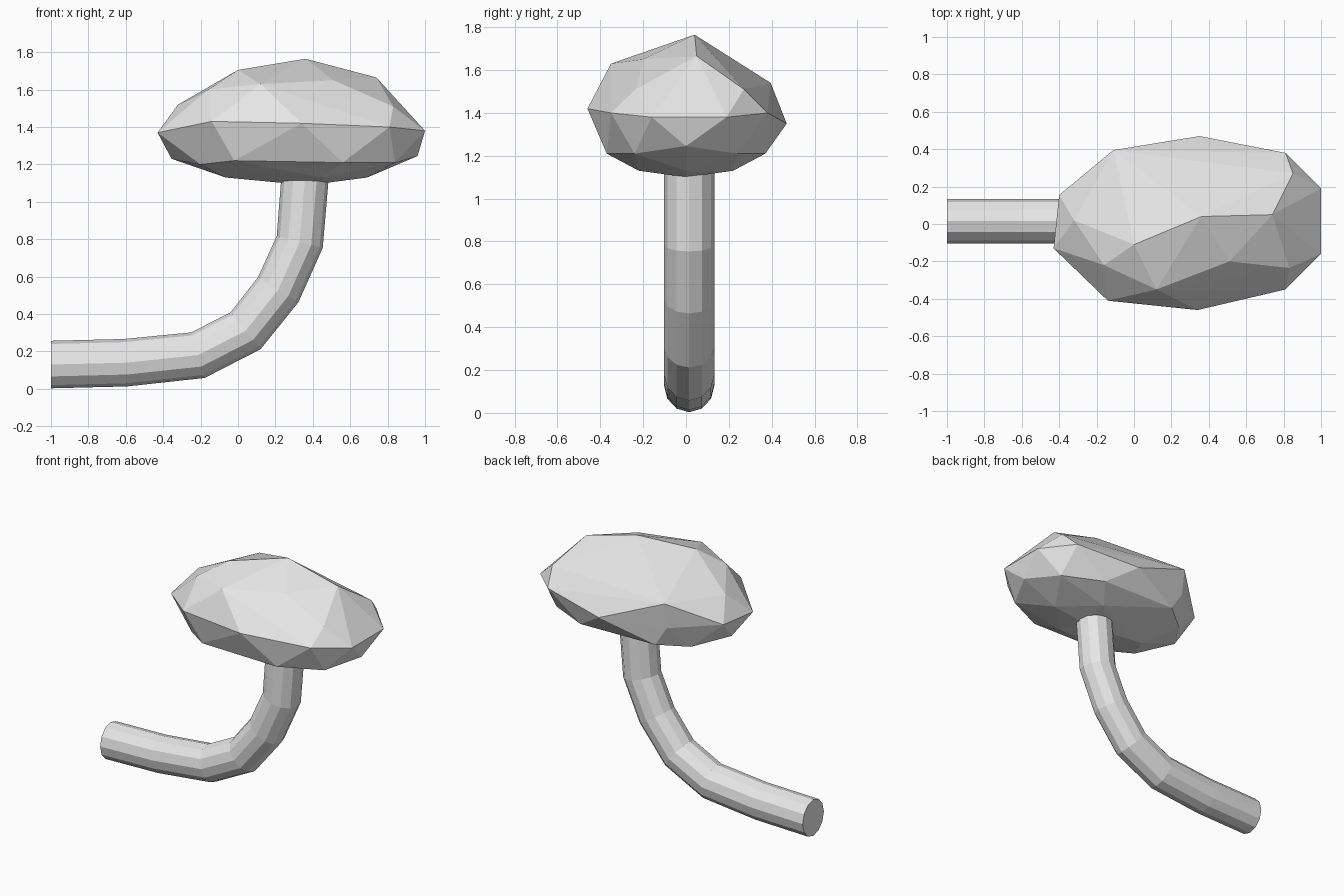
import bpy
import bmesh
from math import cos, sin, pi
from mathutils import Vector

if "Cube" in bpy.data.objects:
    bpy.data.objects.remove(bpy.data.objects["Cube"], do_unlink=True)


def make_material(name, colour):
    material = bpy.data.materials.new(name)
    material.use_nodes = True
    material.diffuse_color = colour
    for node in material.node_tree.nodes:
        if node.type == "BSDF_PRINCIPLED":
            node.inputs["Base Color"].default_value = colour
    return material


def make_object(name, bm, material):
    bmesh.ops.recalc_face_normals(bm, faces=bm.faces[:])
    mesh = bpy.data.meshes.new(name)
    bm.to_mesh(mesh)
    bm.free()
    mesh.materials.append(material)
    obj = bpy.data.objects.new(name, mesh)
    bpy.context.scene.collection.objects.link(obj)
    return obj


def make_tube(name, path, radius, width, sides, centre_y, material):
    """Sweep a closed cross-section along a path of (x, z) points."""
    bm = bmesh.new()
    points = [Vector((x, centre_y, z)) for x, z in path]
    side_axis = Vector((0, 1, 0))
    rings = []
    for i, point in enumerate(points):
        before = points[max(i - 1, 0)]
        after = points[min(i + 1, len(points) - 1)]
        tangent = (point - before).normalized() + (after - point).normalized()
        # The two ends are cut square to the axes
        if i == 0:
            tangent = Vector((1, 0, 0))
        elif i == len(points) - 1:
            tangent = Vector((0, 0, 1))
        up_axis = tangent.normalized().cross(side_axis)
        ring = []
        for k in range(sides):
            angle = 2 * pi * k / sides
            offset = up_axis * radius * cos(angle) + side_axis * width * sin(angle)
            ring.append(bm.verts.new(point + offset))
        rings.append(ring)
    for lower, upper in zip(rings, rings[1:]):
        for k in range(sides):
            n = (k + 1) % sides
            bm.faces.new((lower[k], lower[n], upper[n], upper[k]))
    bm.faces.new(rings[0])
    bm.faces.new(rings[-1])
    return make_object(name, bm, material)


def make_faceted_hull(name, points, material):
    """Wrap flat triangles around a set of corner points."""
    bm = bmesh.new()
    for point in points:
        bm.verts.new(point)
    result = bmesh.ops.convex_hull(bm, input=bm.verts[:])
    unused = [g for g in result["geom_interior"] if isinstance(g, bmesh.types.BMVert)]
    bmesh.ops.delete(bm, geom=unused, context="VERTS")
    return make_object(name, bm, material)


grey = make_material("light grey", (0.8, 0.8, 0.8, 1))

# Bent stem, from the flat left end up into the cap
stem_path = [(-1, .13), (-.6, .14), (-.215, .18), (.04, .31),
             (.215, .53), (.33, .785), (.36, 1.15)]
make_tube("stem", stem_path, .127, .118, 12, .015, grey)

# Widest ring of the cap
rim = [(-.43, -.13, 1.37), (-.14, -.41, 1.43), (.34, -.46, 1.42),
       (.81, -.35, 1.4), (1, -.16, 1.38), (1, .19, 1.38),
       (.81, .38, 1.4), (.35, .47, 1.35), (-.11, .37, 1.36),
       (-.4, .155, 1.38)]

# Crown of the cap, with its off-centre peak
crown = [(.36, .04, 1.765), (0, -.11, 1.705), (.74, .05, 1.665),
         (.85, .27, 1.51), (.83, -.235, 1.51), (.12, -.35, 1.63),
         (.51, -.2, 1.65), (-.16, -.22, 1.6), (-.32, .02, 1.52),
         (-.11, .395, 1.54)]

# Rounded underside, the same on the front and back
underside = [(.96, 0, 1.245), (-.355, 0, 1.23), (.69, 0, 1.13),
             (-.065, 0, 1.13), (.25, 0, 1.1), (.46, 0, 1.1)]
for side in (-1, 1):
    for x, y, z in [(.56, .37, 1.21), (-.02, .37, 1.22), (.84, .24, 1.21),
                    (-.2, .23, 1.2), (.45, .22, 1.13)]:
        underside.append((x, side * y, z))

make_faceted_hull("cap", rim + crown + underside, grey)
